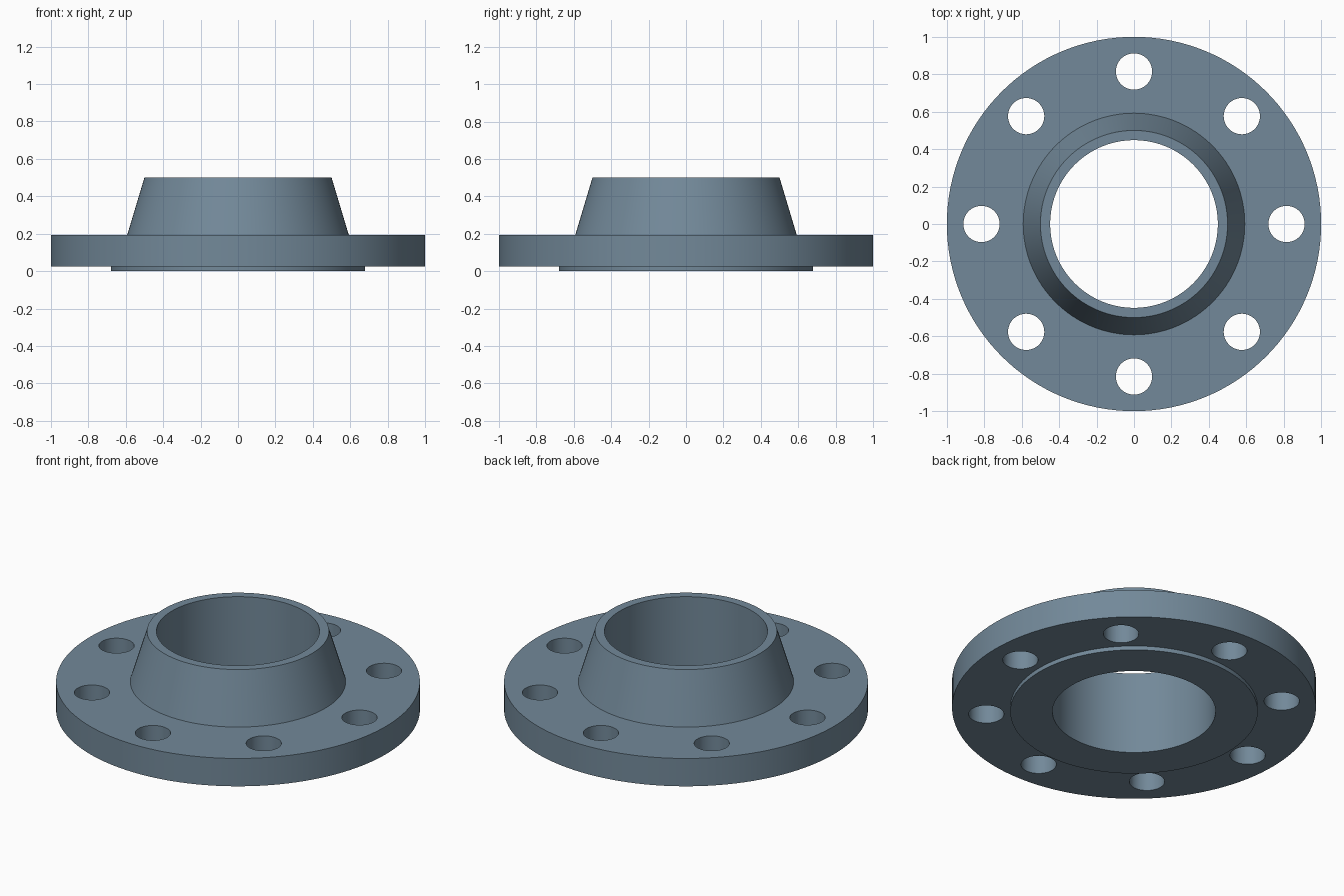
import bpy, bmesh
from math import cos, sin, pi, radians

if "Cube" in bpy.data.objects:
    bpy.data.objects.remove(bpy.data.objects["Cube"])

SEGMENTS = 128


def make_object(name, bm):
    bmesh.ops.recalc_face_normals(bm, faces=bm.faces)
    mesh = bpy.data.meshes.new(name)
    bm.to_mesh(mesh)
    bm.free()
    obj = bpy.data.objects.new(name, mesh)
    bpy.context.collection.objects.link(obj)
    return obj


def lathe(name, profile, n):
    # Revolve a closed (radius, z) profile around the z axis
    bm = bmesh.new()
    rings = [[bm.verts.new((r * cos(2 * pi * i / n), r * sin(2 * pi * i / n), z))
              for r, z in profile] for i in range(n)]
    m = len(profile)
    for i in range(n):
        a, b = rings[i], rings[(i + 1) % n]
        for j in range(m):
            k = (j + 1) % m
            bm.faces.new((a[j], b[j], b[k], a[k]))
    return make_object(name, bm)


# Flange body: raised face, disc, tapered neck and straight bore
flange = lathe("weld_neck_flange", [
    (0.448, 0.0), (0.68, 0.0), (0.68, 0.025), (1.0, 0.025),
    (1.0, 0.194), (0.592, 0.194), (0.50, 0.50), (0.448, 0.50)], SEGMENTS)

# Blue-grey steel
steel = bpy.data.materials.new("blue_grey_steel")
steel.diffuse_color = (0.17, 0.25, 0.32, 1.0)
steel.use_nodes = True
steel.node_tree.nodes["Principled BSDF"].inputs["Base Color"].default_value = steel.diffuse_color
flange.data.materials.append(steel)

# Eight bolt holes on a common circle
bm = bmesh.new()
for i in range(8):
    a = i * pi / 4
    made = bmesh.ops.create_cone(bm, cap_ends=True, segments=48,
                                 radius1=0.097, radius2=0.097, depth=0.6)
    bmesh.ops.translate(bm, verts=made["verts"],
                        vec=(0.815 * cos(a), 0.815 * sin(a), 0.1))
cutter = make_object("bolt_hole_cutter", bm)
cutter.hide_render = True

cut = flange.modifiers.new("bolt_holes", "BOOLEAN")
cut.operation = "DIFFERENCE"
cut.solver = "EXACT"
cut.object = cutter
bpy.context.view_layer.objects.active = flange
flange.select_set(True)
bpy.ops.object.modifier_apply(modifier=cut.name)
bpy.data.objects.remove(cutter, do_unlink=True)

# Smooth round walls with crisp rims
bpy.ops.object.shade_smooth_by_angle(angle=radians(30))
